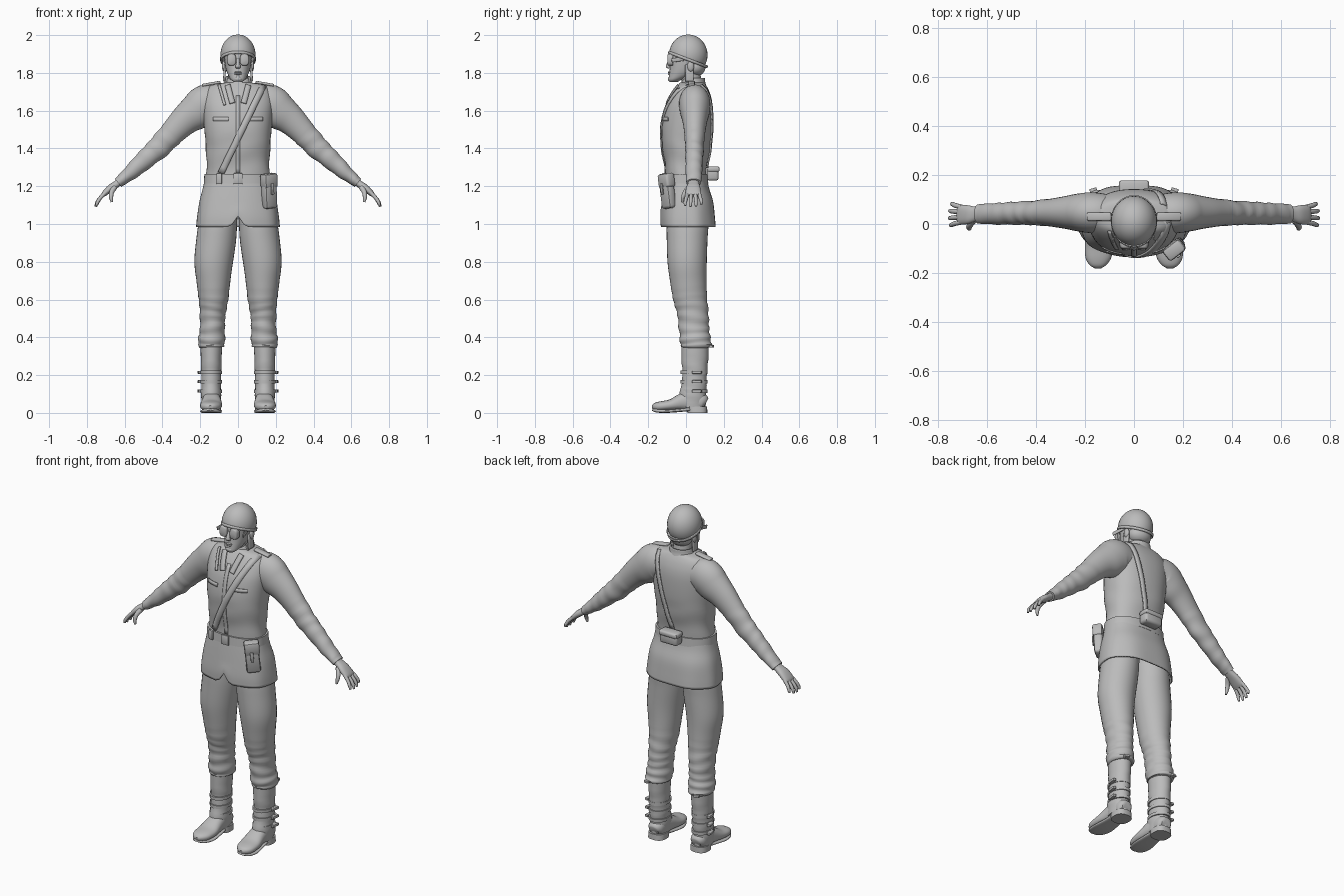
import bpy, bmesh, math
from mathutils import Vector, Matrix
from mathutils.bvhtree import BVHTree

GREY = bpy.data.materials.new("plain grey")
GREY.diffuse_color = (0.5, 0.5, 0.5, 1)
X, Y = Vector((1, 0, 0)), Vector((0, 1, 0))


def finish(name, bm, side=1, smooth=True, thick=0):
    if side < 0:
        bmesh.ops.scale(bm, vec=(-1, 1, 1), verts=bm.verts)
    bmesh.ops.recalc_face_normals(bm, faces=bm.faces)
    me = bpy.data.meshes.new(name)
    bm.to_mesh(me)
    bm.free()
    me.materials.append(GREY)
    ob = bpy.data.objects.new(name, me)
    bpy.context.collection.objects.link(ob)
    if thick:
        mod = ob.modifiers.new("thickness", 'SOLIDIFY')
        mod.thickness = thick
        mod.offset = 0
    if smooth:
        bpy.ops.object.select_all(action='DESELECT')
        ob.select_set(True)
        bpy.context.view_layer.objects.active = ob
        bpy.ops.object.shade_smooth_by_angle(angle=math.radians(45))
    return ob


def loft(name, pts, side=1, axis=Y, n=28, sub=4, power=2.0, cap=(1, 1), fold=None, edit=None, thick=0):
    """Skin through sections (x, y, z, half size across, half size along axis)."""
    P = [Vector(p) for p in pts]
    P = [2 * P[0] - P[1]] + P + [2 * P[-1] - P[-2]]
    path = []
    for i in range(1, len(P) - 2):
        p0, p1, p2, p3 = P[i - 1:i + 3]
        for k in range(sub):
            t = k / sub
            path.append(0.5 * (2 * p1 + (p2 - p0) * t + (2 * p0 - 5 * p1 + 4 * p2 - p3) * t * t
                               + (3 * p1 - p0 - 3 * p2 + p3) * t ** 3))
    path.append(P[-2])
    bm, rings = bmesh.new(), []
    for i, p in enumerate(path):
        c = p.to_3d() if len(p) == 3 else Vector(p[:3])
        tan = Vector(path[min(i + 1, len(path) - 1)][:3]) - Vector(path[max(i - 1, 0)][:3])
        u = axis.cross(tan).normalized()
        ring = []
        for j in range(n):
            a = 2 * math.pi * j / n
            ca, sa = math.cos(a), math.sin(a)
            f = fold(c, a) if fold else 1
            co = c + u * (math.copysign(abs(ca) ** (2 / power), ca) * max(p[3], .001) * f) \
                + axis * (math.copysign(abs(sa) ** (2 / power), sa) * max(p[4], .001) * f)
            ring.append(bm.verts.new(edit(co) if edit else co))
        rings.append(ring)
    for r, q in zip(rings, rings[1:]):
        for j in range(n):
            bm.faces.new((r[j], r[(j + 1) % n], q[(j + 1) % n], q[j]))
    for end, ring in zip(cap, (rings[0], rings[-1])):
        if end:
            bm.faces.new(ring)
    return finish(name, bm, side, thick=thick)


def upright(rows):
    """Rows of (z, half width, front y, back y) to sections."""
    return [(0, (f + b) / 2, z, w, (b - f) / 2) for z, w, f, b in rows]


def box(name, loc, size, rot=(0, 0, 0), side=1, bevel=0.006):
    bm = bmesh.new()
    bmesh.ops.create_cube(bm, size=1)
    bmesh.ops.scale(bm, vec=size, verts=bm.verts)
    if bevel:
        bmesh.ops.bevel(bm, geom=bm.edges[:], offset=min(bevel, min(size) * .4), segments=2, affect='EDGES', profile=.5)
    for ax, r in zip('XYZ', rot):
        bmesh.ops.rotate(bm, matrix=Matrix.Rotation(math.radians(r), 3, ax), verts=bm.verts)
    bmesh.ops.translate(bm, vec=loc, verts=bm.verts)
    return finish(name, bm, side)


def ball(name, loc, size, side=1, cut=None):
    bm = bmesh.new()
    bmesh.ops.create_uvsphere(bm, u_segments=32, v_segments=20, radius=1)
    bmesh.ops.scale(bm, vec=size, verts=bm.verts)
    bmesh.ops.translate(bm, vec=loc, verts=bm.verts)
    if cut:
        bmesh.ops.bisect_plane(bm, geom=bm.verts[:] + bm.edges[:] + bm.faces[:], plane_co=cut[0],
                               plane_no=cut[1], clear_inner=True)
    return finish(name, bm, side, thick=.006 if cut else 0)


# --- coat body and flared skirt with a front notch
coat = loft("coat_body", upright([
    (1.20, .174, -.112, .108), (1.25, .170, -.108, .106), (1.32, .166, -.112, .113), (1.40, .170, -.124, .128),
    (1.50, .178, -.130, .140), (1.60, .186, -.114, .142), (1.66, .185, -.090, .136), (1.705, .172, -.064, .122),
    (1.735, .140, -.042, .106), (1.75, .065, -.03, .095)]), n=48, power=2.3,
    fold=lambda c, a: 1 + .012 * math.sin(c.z * 42 + 2 * math.sin(2 * a)) * (1.22 < c.z < 1.45))


def notch(co):
    if co.y < 0 and co.z < 1.1:
        co.z += max(0, .055 - abs(co.x) * 1.4) * (1.1 - co.z) / .11
    return co


loft("coat_skirt", upright([(.985, .217, -.130, .155), (1.04, .212, -.130, .150), (1.12, .200, -.122, .140),
                            (1.19, .182, -.114, .118), (1.25, .170, -.106, .106)]), n=64, power=2.4,
     cap=(0, 0), edit=notch, thick=.008, fold=lambda c, a: 1 + .012 * math.sin(7 * a) * max(0, 1.2 - c.z) * 5)

# --- bands draped over the coat
bvh = BVHTree.FromObject(coat, bpy.context.evaluated_depsgraph_get())


def drape(name, a, b, width, front=True, thick=.008, steps=16):
    a, b = Vector(a), Vector(b)
    d = (b - a).normalized()
    side = Vector((-d.y, d.x)) * width / 2
    s, bm, rows = (-1 if front else 1), bmesh.new(), []
    for i in range(steps + 1):
        m = a.lerp(b, i / steps)
        row = []
        for q in (m - side, m, m + side):
            hit = bvh.ray_cast(Vector((q.x, s, q.y)), Vector((0, -s, 0)))[0]
            y = hit.y if hit else .03
            row.append(bm.verts.new((q.x, y + s * thick * .6, q.y)))
        rows.append(row)
    for r, q in zip(rows, rows[1:]):
        for k in (0, 1):
            bm.faces.new((r[k], r[k + 1], q[k + 1], q[k]))
    finish(name, bm, thick=thick)


drape("front_strap", (.135, 1.735), (-.09, 1.27), .034)
drape("back_strap", (.12, 1.735), (.01, 1.30), .026, front=False)
drape("front_placket", (0, 1.68), (0, 1.27), .022, thick=.004)
drape("left_collar_flap", (.055, 1.735), (.03, 1.64), .03)
drape("right_collar_flap", (-.055, 1.735), (-.03, 1.64), .03)
drape("shoulder_cord", (-.10, 1.735), (-.07, 1.63), .014)
for x in (-.09, .09):
    drape("chest_pocket_flap", (x - .04, 1.555), (x + .04, 1.555), .02, thick=.005)

# --- belt, buckles and pouches
loft("belt", upright([(1.215, .181, -.121, .118), (1.265, .178, -.118, .115)]), n=48, sub=1, power=2.3)
box("belt_buckle", (0, -.122, 1.24), (.05, .014, .058))
box("belt_slide", (-.1, -.112, 1.24), (.03, .014, .058), (0, 0, -14))
pouch_turn = (4, -6, 38)
box("hip_pouch", (.165, -.098, 1.165), (.078, .05, .165), pouch_turn, bevel=.014)
box("hip_pouch_flap", (.164, -.104, 1.23), (.084, .056, .075), pouch_turn, bevel=.012)
box("hip_pouch_tab", (.183, -.128, 1.185), (.018, .008, .06), pouch_turn)
box("back_pouch", (0, .142, 1.265), (.115, .062, .072), bevel=.014)
box("back_pouch_flap", (0, .146, 1.29), (.122, .064, .03), bevel=.01)

# --- neck, collar, head and face
loft("neck", [(0, .035, 1.68, .058, .058), (0, .03, 1.75, .052, .052), (0, .015, 1.83, .054, .058)])
loft("collar", [(0, .035, 1.725, .076, .07), (0, .036, 1.75, .068, .062), (0, .038, 1.772, .064, .058)], cap=(0, 0),
     thick=.008, edit=lambda co: co + Vector((0, 0, -.03 * max(0, -co.y / .03))))
loft("head", upright([(1.752, .022, -.088, -.045), (1.765, .038, -.092, -.02), (1.79, .053, -.090, .04),
                      (1.82, .064, -.086, .080), (1.86, .071, -.083, .098), (1.90, .073, -.080, .102),
                      (1.95, .062, -.06, .09), (1.98, .03, -.02, .05)]), power=2.2)
loft("nose", [(0, -.078, 1.875, .008, .008), (0, -.091, 1.85, .010, .011), (0, -.095, 1.832, .014, .012),
              (0, -.085, 1.822, .010, .008)], n=14)
ball("upper_lip", (0, -.088, 1.803), (.021, .008, .005))
ball("lower_lip", (0, -.088, 1.794), (.018, .008, .005))
ball("chin", (0, -.082, 1.768), (.022, .014, .014))
ball("hair", (0, .045, 1.83), (.068, .058, .05))

# --- helmet with rim, goggles and hanging flaps
ball("helmet", (0, .012, 1.895), (.090, .099, .105), cut=((0, .012, 1.868), (0, .38, 1)))
loft("helmet_rim", [(0, .008, 1.862, .091, .101), (0, .013, 1.878, .092, .102)], sub=1, n=40, cap=(0, 0), thick=.006,
     edit=lambda co: co + Vector((0, 0, -.38 * (co.y - .012))))
for s, w in ((1, "left"), (-1, "right")):
    loft(w + "_goggle_frame", [(.035, -.07, 1.870, .032, .024), (.034, -.093, 1.870, .031, .024),
                               (.034, -.099, 1.870, .025, .018)], s, X, power=2.8, sub=2, edit=None)
    box(w + "_goggle_band", (.077, -.035, 1.872), (.006, .085, .022), (8, 0, 12), s, .002)
    ball(w + "_ear", (.074, .025, 1.835), (.011, .018, .028), s)
    box(w + "_ear_flap", (.071, .018, 1.80), (.012, .045, .09), (0, -4, 0), s)
    box(w + "_chin_strap", (.066, .005, 1.745), (.010, .022, .08), (0, -12, 0), s, .003)
    box(w + "_shoulder_tab", (.142, .03, 1.743), (.10, .034, .014), (0, 10, 0), s)

    # --- sleeves with wrinkled forearms
    loft(w + "_sleeve", [(.10, .045, 1.64, .085, .075), (.165, .046, 1.635, .104, .083), (.22, .047, 1.595, .097, .078),
                         (.28, .047, 1.55, .080, .066), (.35, .046, 1.48, .066, .055), (.42, .045, 1.405, .060, .049),
                         (.48, .044, 1.352, .052, .047), (.55, .042, 1.288, .043, .044), (.61, .041, 1.238, .031, .041),
                         (.635, .041, 1.218, .027, .039)], s, n=32, sub=6,
         fold=lambda c, a: 1 + .035 * math.sin(c.x * 105 + 1.5 * math.sin(a + c.x * 20)) * (.36 < c.x < .62))

    # --- hand
    loft(w + "_palm", [(.615, .04, 1.232, .020, .028), (.645, .04, 1.210, .019, .030), (.675, .038, 1.190, .019, .038),
                       (.705, .038, 1.163, .015, .040), (.715, .038, 1.150, .010, .037)], s, power=2.4)
    for k, (y, spread, reach) in enumerate([(.008, -.012, .92), (.028, -.004, 1.0), (.049, .004, .97), (.069, .012, .82)]):
        loft(w + "_finger", [(.700, y, 1.168, .010, .010), (.700 + .032 * reach, y + spread * .5, 1.168 - .033 * reach, .010, .010),
                             (.700 + .048 * reach, y + spread, 1.168 - .058 * reach, .009, .009),
                             (.700 + .053 * reach, y + spread, 1.168 - .077 * reach, .006, .006)], s, n=10, sub=3)
    loft(w + "_thumb", [(.650, .018, 1.200, .015, .014), (.668, -.004, 1.170, .013, .013),
                        (.672, -.016, 1.142, .011, .010), (.668, -.02, 1.116, .006, .006)], s, n=10)

    # --- trousers, wide at the thigh and bunched below the knee
    loft(w + "_trouser_leg", [(.095, .008, 1.12, .095, .100), (.107, .008, 1.0, .102, .110), (.115, .006, .92, .105, .108),
                              (.129, .006, .80, .102, .104), (.130, .012, .70, .090, .097), (.130, .022, .60, .078, .090),
                              (.134, .037, .52, .068, .083), (.136, .043, .44, .066, .080), (.140, .050, .385, .071, .082),
                              (.141, .055, .352, .068, .082), (.141, .052, .345, .055, .065)], s, n=32, sub=6,
         fold=lambda c, a: 1 + .04 * math.sin(c.z * 115 + 1.4 * math.sin(a + c.z * 25)) * max(0, min(1, (.68 - c.z) * 6))
         * (c.z > .36))

    # --- boots with sole, heel and buckled straps
    loft(w + "_boot_shaft", [(.141, .048, .37, .057, .072), (.142, .047, .28, .055, .070), (.142, .046, .20, .052, .064),
                             (.142, .040, .13, .052, .068), (.142, .034, .08, .052, .072), (.142, .034, .03, .048, .070)], s,
         fold=lambda c, a: 1 + .025 * math.sin(c.z * 85 + 2 * math.sin(a)) * (.06 < c.z < .3))
    loft(w + "_boot_foot", [(.140, .105, .050, .030, .030), (.140, .085, .058, .045, .045), (.140, .03, .064, .056, .047),
                            (.140, -.02, .058, .046, .051), (.142, -.08, .042, .030, .058), (.145, -.135, .035, .026, .053),
                            (.147, -.165, .032, .020, .036), (.147, -.180, .030, .008, .014)], s, X, power=2.3)
    loft(w + "_boot_sole", [(.147, -.178, .018, .007, .016), (.147, -.155, .012, .010, .043), (.143, -.10, .009, .009, .057),
                            (.140, -.03, .014, .009, .050), (.140, .02, .020, .010, .044)], s, X, power=3)
    loft(w + "_boot_heel", [(.140, .060, 0, .052, .053), (.140, .058, .034, .050, .054)][::1], s, power=2.6, sub=1)
    for z in (.115, .165, .215):
        loft(w + "_boot_strap", [(.142, .043, z - .009, .057, .071), (.142, .043, z + .009, .057, .071)], s, sub=1)
        box(w + "_boot_buckle", (.202, .058, z), (.02, .05, .016), (0, 0, -8), s, .003)
    box(w + "_cuff_tab", (.165, .135, .352), (.03, .022, .014), (0, 0, -15), s, .003)
